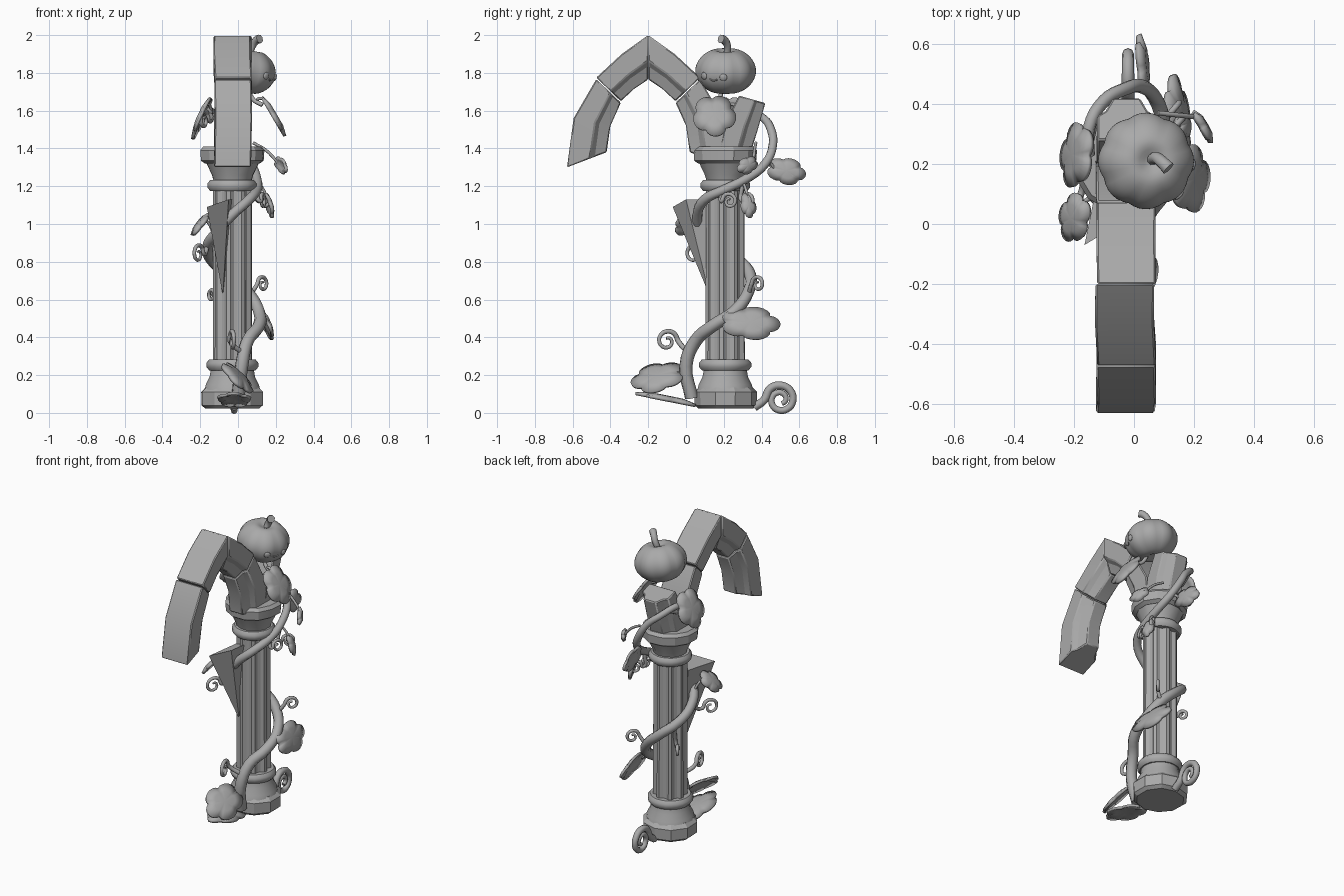
import bpy, bmesh, math, random
from mathutils import Vector, Matrix

random.seed(4)
cube = bpy.data.objects.get("Cube")
if cube:
    bpy.data.objects.remove(cube)

stone = bpy.data.materials.new("plain_grey")
stone.use_nodes = True
GREY = (0.4, 0.4, 0.4, 1)
stone.diffuse_color = GREY
stone.node_tree.nodes["Principled BSDF"].inputs["Base Color"].default_value = GREY

AXIS = Vector((-0.03, 0.208, 0))     # column centre line
MID_X = -0.028                       # arch centre plane


def finish(name, bm, angle=35):
    bmesh.ops.recalc_face_normals(bm, faces=bm.faces)
    mesh = bpy.data.meshes.new(name)
    bm.to_mesh(mesh)
    bm.free()
    mesh.materials.append(stone)
    ob = bpy.data.objects.new(name, mesh)
    bpy.context.collection.objects.link(ob)
    bpy.ops.object.select_all(action='DESELECT')
    ob.select_set(True)
    bpy.context.view_layer.objects.active = ob
    bpy.ops.object.shade_smooth_by_angle(angle=math.radians(angle))
    return ob


def loft(bm, rings):
    """Skin closed rings of points and cap both ends."""
    rows = [[bm.verts.new(p) for p in ring] for ring in rings]
    n = len(rows[0])
    for a, b in zip(rows, rows[1:]):
        for i in range(n):
            bm.faces.new((a[i], a[(i + 1) % n], b[(i + 1) % n], b[i]))
    bm.faces.new(rows[0])
    bm.faces.new(rows[-1])


def lathe(name, profile, sides, chip=0.0, flute=0.0, angle=35):
    """Turn (radius, height) pairs round the column axis."""
    wear = [1 - random.random() * chip for _ in range(sides)]
    rings = []
    for r, z in profile:
        ring = []
        for i in range(sides):
            a = math.tau * (i + 0.5) / sides
            k = r * wear[i] * (1 - flute * (i % 4 in (0, 1)))
            ring.append(AXIS + Vector((k * math.cos(a), k * math.sin(a), z)))
        rings.append(ring)
    bm = bmesh.new()
    loft(bm, rings)
    return finish(name, bm, angle)


def arch_stone(name, stations):
    """Block from (outer, inner) stations in the side plane, with a stepped inner rib."""
    section = ((0, 0.098), (0.58, 0.098), (0.7, 0.07), (1, 0.045))
    rings = []
    for outer, inner in stations:
        o, q = Vector(outer), Vector(inner)
        pts = [(s * w, o.lerp(q, t)) for s, row in ((1, section), (-1, section[::-1])) for t, w in row]
        j = random.uniform(-0.004, 0.004)
        rings.append([(MID_X + x + j, p.x, p.y) for x, p in pts])
    bm = bmesh.new()
    loft(bm, rings)
    ob = finish(name, bm, 25)
    bev = ob.modifiers.new("worn_edges", 'BEVEL')
    bev.width = 0.006
    bev.limit_method = 'ANGLE'
    return ob


def tube(name, points, radius, taper=1.0, start=1.0):
    """Round stem along a smooth path."""
    cu = bpy.data.curves.new(name, 'CURVE')
    cu.dimensions = '3D'
    cu.bevel_depth = radius
    cu.bevel_resolution = 2
    cu.resolution_u = 4
    cu.use_fill_caps = True
    sp = cu.splines.new('BEZIER')
    sp.bezier_points.add(len(points) - 1)
    for i, (bp, p) in enumerate(zip(sp.bezier_points, points)):
        bp.co = p
        bp.handle_left_type = bp.handle_right_type = 'AUTO'
        bp.radius = start + (taper - start) * i / (len(points) - 1)
    cu.materials.append(stone)
    ob = bpy.data.objects.new(name, cu)
    bpy.context.collection.objects.link(ob)
    return ob


def curl(name, root, centre, side, size, radius=0.012, turns=1.3):
    """Tendril rising from root and winding into a spiral; side is its sideways direction."""
    u, up, c = Vector(side).normalized(), Vector((0, 0, 1)), Vector(centre)
    pts = [Vector(root)]
    n = int(turns * 8)
    for i in range(n + 1):
        a = math.pi - math.tau * turns * i / n
        r = size * (1 - 0.75 * i / n)
        pts.append(c + u * r * math.cos(a) + up * r * math.sin(a))
    return tube(name, pts, radius, 0.55)


def leaf(name, centre, tip, normal, length, width, root=None):
    """Broad five-lobed leaf blade, slightly cupped."""
    n = Vector(normal).normalized()
    t = Vector(tip)
    t = (t - n * t.dot(n)).normalized()
    s = n.cross(t)
    bm = bmesh.new()
    hub = bm.verts.new(Vector(centre) + n * 0.008)
    rims = []
    for scale, lift in ((0.55, 0.008), (1, -0.006)):
        ring = []
        for i in range(40):
            a = math.tau * i / 40
            r = scale * (0.8 + 0.2 * abs(math.cos(2.5 * a)) ** 0.7)
            ring.append(bm.verts.new(Vector(centre) + t * r * math.cos(a) * length / 2
                                     + s * r * math.sin(a) * width / 2 + n * lift))
        rims.append(ring)
    for i in range(40):
        k = (i + 1) % 40
        bm.faces.new((hub, rims[0][i], rims[0][k]))
        bm.faces.new((rims[0][i], rims[1][i], rims[1][k], rims[0][k]))
    ob = finish(name, bm, 50)
    sol = ob.modifiers.new("thickness", 'SOLIDIFY')
    sol.thickness = 0.016
    sol.offset = 0
    if root:
        base = Vector(centre) - t * length * 0.3
        tube(name + "_stalk", [root, (Vector(root) + base) / 2 + Vector((0, 0, 0.015)), base], 0.008)


# Column
lathe("plinth", [(0.15, 0.022), (0.172, 0.04), (0.174, 0.11), (0.15, 0.135)], 10, 0.07, 0, 25)
lathe("base_moulding", [(0.15, 0.12), (0.142, 0.15), (0.122, 0.19), (0.115, 0.23)], 20)
ring = [(0.1, 0.0), (0.125, 0.0), (0.14, 0.018), (0.14, 0.04), (0.125, 0.058), (0.1, 0.058)]
for label, z, k in (("lower_ring", 0.225, 1.0), ("upper_ring", 1.175, 0.95)):
    lathe(label, [(r * k, z + h) for r, h in ring], 24, 0.03, 0, 50)
lathe("fluted_shaft", [(0.106, 0.26), (0.104, 0.75), (0.104, 1.2)], 32, 0.02, 0.15, 25)
lathe("capital_flare", [(0.1, 1.21), (0.115, 1.26), (0.155, 1.34)], 12, 0.05)
lathe("capital_band", [(0.15, 1.32), (0.172, 1.335), (0.176, 1.39), (0.16, 1.41), (0.1, 1.41)], 12, 0.05, 0, 25)

# Broken pointed arch, mirrored about its crown
half = [((-0.2, 2.0), (-0.2, 1.765)), ((-0.34, 1.9), (-0.275, 1.715)), ((-0.475, 1.775), (-0.345, 1.65)),
        ((-0.595, 1.56), (-0.4, 1.52)), ((-0.63, 1.3), (-0.42, 1.38))]
for side, flip in (("front", False), ("rear", True)):
    pts = [tuple((-0.4 - y, z) if flip else (y, z) for y, z in st) for st in half]
    arch_stone(side + "_crown_stone", pts[:3])
    seam = [tuple((y, z - 0.008) for y, z in pts[2])]
    arch_stone(side + "_haunch_stone", seam + pts[3:])
arch_stone("broken_stub", [((0.17, 1.36), (0.34, 1.37)), ((0.21, 1.54), (0.38, 1.5)),
                           ((0.28, 1.68), (0.42, 1.64))])

# Wedge shard standing out from the front right of the shaft
bm = bmesh.new()
top = [(-0.165, -0.07, 1.09), (-0.05, 0, 1.13), (-0.03, 0.13, 1.13), (-0.12, 0.15, 1.1)]
foot = Vector((-0.08, 0.125, 0.62))
loft(bm, [top, [foot.lerp(Vector(p), 0.03) for p in top]])
finish("wedge_shard", bm, 20)

# Pumpkin
P_CENTRE = Vector((0.04, 0.21, 1.81))
TILT = Matrix.Rotation(math.radians(10), 3, 'Y')


def pumpkin_point(az, el):
    r = 0.152 + 0.009 * abs(math.cos(4 * az)) * math.cos(el)
    z = 0.128 * math.sin(el) - math.copysign(0.035, el) * math.exp(-(math.cos(el) / 0.3) ** 2)
    return P_CENTRE + TILT @ Vector((r * math.cos(el) * math.cos(az), r * math.cos(el) * math.sin(az), z))


bm = bmesh.new()
loft(bm, [[pumpkin_point(math.tau * i / 48, math.radians(e)) for i in range(48)]
          for e in range(-87, 88, 6)])
finish("pumpkin", bm, 60)
tube("pumpkin_stem", [(0.055, 0.21, 1.88), (0.075, 0.22, 1.94), (0.1, 0.2, 1.975), (0.115, 0.185, 1.98)],
     0.024, 1.0, 0.75)
FACE = math.radians(-25)
for label, d in (("left_eye", 0.36), ("right_eye", -0.36)):
    p = pumpkin_point(FACE + d, -0.05)
    nrm = (p - P_CENTRE).normalized()
    bm = bmesh.new()
    m = Matrix.Translation(p) @ nrm.to_track_quat('Z', 'Y').to_matrix().to_4x4()
    bmesh.ops.create_uvsphere(bm, u_segments=16, v_segments=8, radius=0.02,
                              matrix=m @ Matrix.Diagonal((1, 1, 0.4, 1)))
    finish(label, bm, 60)
tube("smile", [pumpkin_point(FACE + d, -0.14 - 0.08 * math.cos(d * 10)) for d in (-0.14, -0.07, 0, 0.07, 0.14)], 0.004)
tube("hanging_stalk", [(0.05, 0.19, 1.73), (0.08, 0.18, 1.66), (0.13, 0.17, 1.63)], 0.012)

# Main vine winding up the column
tube("climbing_vine", [
    (0, 0.03, 0.08), (0.02, 0, 0.25), (0.05, 0.05, 0.38), (0.11, 0.14, 0.46), (0.11, 0.26, 0.54),
    (0.05, 0.33, 0.64), (-0.05, 0.34, 0.73), (-0.14, 0.28, 0.81), (-0.16, 0.18, 0.88),
    (-0.11, 0.08, 0.96), (-0.04, 0.06, 1.04), (0.06, 0.1, 1.13), (0.1, 0.2, 1.18), (0.1, 0.32, 1.24),
    (0.07, 0.42, 1.32), (0.02, 0.46, 1.42), (-0.03, 0.45, 1.5), (-0.1, 0.41, 1.56),
    (-0.15, 0.32, 1.6), (-0.15, 0.23, 1.57)], 0.036, 0.55)

# Curling tendrils
curl("ground_curl", (-0.02, 0.36, 0.03), (-0.02, 0.5, 0.07), (0, 1, 0), 0.085, 0.023, 1.7)
curl("low_front_curl", (0.02, 0.01, 0.32), (-0.03, -0.1, 0.38), (0.2, -1, 0), 0.06, 0.014)
curl("mid_rear_curl", (0.06, 0.33, 0.62), (0.13, 0.38, 0.68), (0.6, 0.7, 0), 0.045)
curl("mid_left_curl", (-0.16, 0.18, 0.9), (-0.21, 0.04, 0.84), (-0.5, -0.8, 0), 0.055)
curl("shaft_side_curl", (-0.12, 0.3, 0.8), (-0.14, 0.29, 0.62), (-0.4, 0.6, 0), 0.035)
curl("upper_side_curl", (0.1, 0.2, 1.18), (0.13, 0.23, 1.12), (0.3, 1, 0), 0.045)
curl("upper_rear_curl", (0.1, 0.3, 1.22), (0.14, 0.33, 1.12), (0.6, 0.6, 0), 0.045)
curl("crown_curl", (-0.13, 0.36, 1.58), (-0.18, 0.2, 1.55), (-0.4, -0.8, 0), 0.055, 0.015)

# Leaves
leaf("shoulder_leaf", (0.19, 0.15, 1.575), (0.4, 0.1, -0.9), (0.85, 0, 0.5), 0.25, 0.23, (0.1, 0.17, 1.66))
leaf("rear_leaf", (0.03, 0.53, 1.28), (0, 1, -0.2), (1, 0.1, 0.15), 0.21, 0.14, (0.06, 0.42, 1.32))
leaf("small_leaf", (0.23, 0.325, 1.31), (0.4, -0.6, -0.3), (0.88, 0.48, 0.1), 0.13, 0.08, (0.08, 0.37, 1.43))
leaf("middle_leaf", (0.15, 0.34, 0.475), (0, 1, 0), (0.9, 0.1, 0.4), 0.32, 0.19, (0.11, 0.17, 0.48))
leaf("foot_leaf", (0, -0.15, 0.19), (0, -1, -0.15), (0.65, -0.2, 0.7), 0.29, 0.22, (0.01, 0.02, 0.18))
leaf("ground_leaf", (-0.02, -0.1, 0.075), (0, -1, 0.2), (0.02, 0.2, 1), 0.34, 0.18)
leaf("left_leaf", (-0.2, 0.02, 1), (-0.3, -0.7, -0.5), (-0.7, -0.1, 0.6), 0.18, 0.14, (-0.13, 0.1, 0.95))
leaf("crown_leaf", (-0.195, 0.23, 1.565), (-0.3, 0, -0.9), (-0.9, 0.1, 0.4), 0.25, 0.22, (-0.14, 0.28, 1.6))
leaf("curl_leaf", (0.165, 0.33, 1.1), (0.3, 0.1, -0.9), (0.9, 0.3, 0.3), 0.14, 0.08, (0.1, 0.3, 1.22))
